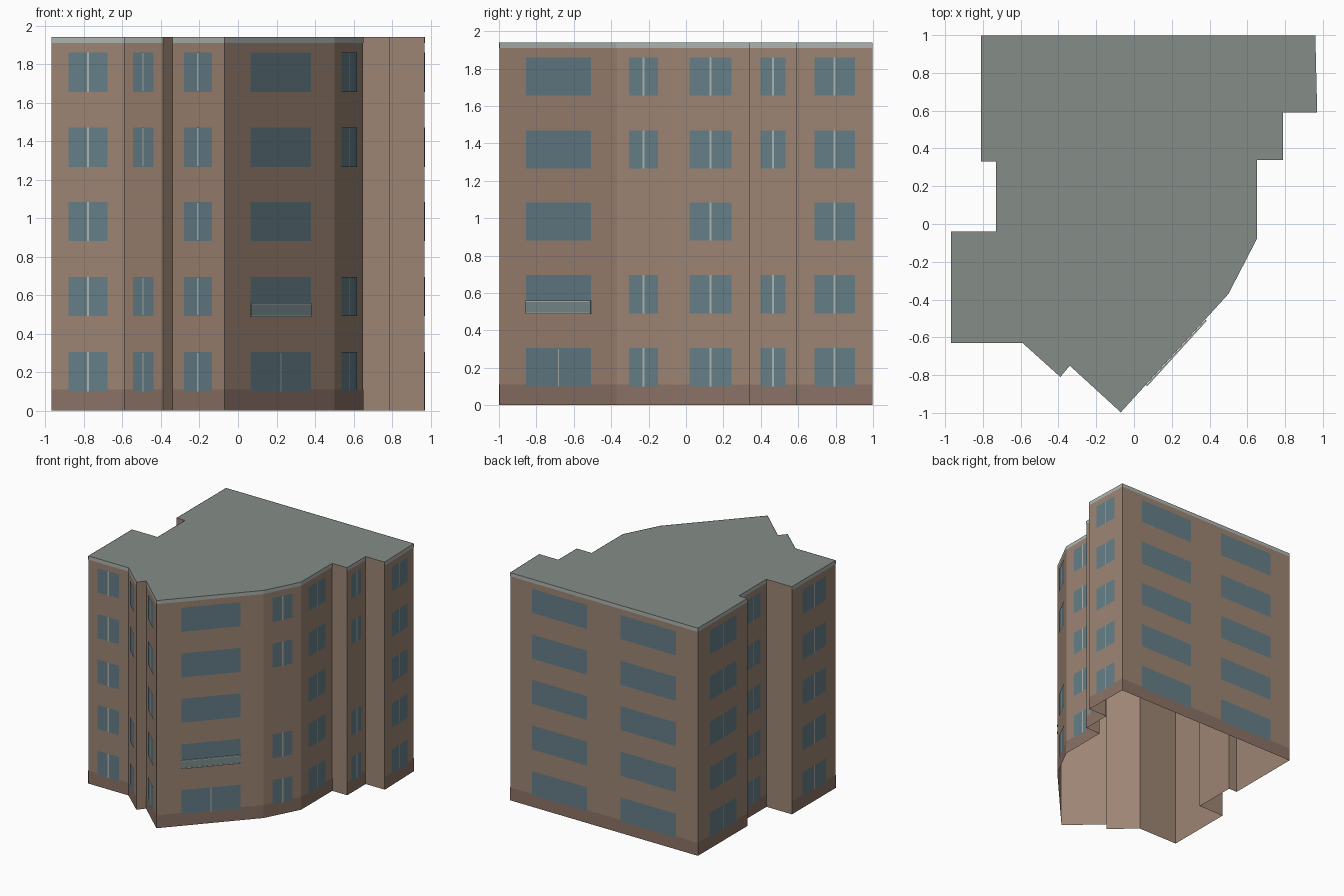
import bpy, bmesh
from mathutils import Vector

if "Cube" in bpy.data.objects:
    bpy.data.objects.remove(bpy.data.objects["Cube"])

HEIGHT = 1.94
ROWS = [(0.10, 0.305), (0.49, 0.695), (0.88, 1.083), (1.265, 1.47), (1.655, 1.86)]
ALL, SKIP = (0, 1, 2, 3, 4), (0, 1, 3, 4)

# Footprint corners, counter-clockwise from the front left
PLAN = [(-0.97, -0.63), (-0.59, -0.63), (-0.39, -0.81), (-0.34, -0.75),
        (-0.07, -0.997), (0.50, -0.37), (0.65, -0.08), (0.65, 0.34),
        (0.79, 0.34), (0.79, 0.59), (0.97, 0.59), (0.96, 0.997),
        (-0.81, 0.997), (-0.81, 0.33), (-0.73, 0.33), (-0.73, -0.04),
        (-0.97, -0.04)]

# Wall index -> (window spans along the wall, storeys, storeys with a mullion)
MID = [(0.235, 0.77)]
FACADES = {0: (MID, ALL, ALL), 1: (MID, SKIP, SKIP), 3: (MID, ALL, ALL),
           4: ([(0.232, 0.784)], ALL, (0,)), 5: (MID, SKIP, SKIP),
           6: (MID, ALL, ALL), 8: (MID, SKIP, SKIP), 10: (MID, ALL, ALL),
           11: ([(0.117, 0.41), (0.59, 0.886)], ALL, ()),
           12: (MID, ALL, ALL), 14: (MID, ALL, ALL), 16: (MID, ALL, ALL)}


def material(name, rgb):
    m = bpy.data.materials.new(name)
    m.diffuse_color = (*rgb, 1)
    m.use_nodes = True
    m.node_tree.nodes["Principled BSDF"].inputs["Base Color"].default_value = m.diffuse_color
    return m


BRICK = material("brick", (0.34, 0.235, 0.175))
DARK = material("dark_brick", (0.26, 0.17, 0.135))
GREY = material("grey_roof", (0.235, 0.262, 0.245))
TRIM = material("light_trim", (0.42, 0.46, 0.43))
GLASS = material("window_glass", (0.13, 0.21, 0.245))
PANEL = material("balustrade_glass", (0.20, 0.27, 0.28))


def finish(name, bm, mat):
    mesh = bpy.data.meshes.new(name)
    bm.to_mesh(mesh)
    bm.free()
    mesh.materials.append(mat)
    ob = bpy.data.objects.new(name, mesh)
    bpy.context.collection.objects.link(ob)


def wall_point(i, t, z, out):
    """Point on wall i at fraction t, height z, pushed outwards."""
    a, b = Vector(PLAN[i]), Vector(PLAN[(i + 1) % len(PLAN)])
    d = (b - a).normalized()
    p = a.lerp(b, t) + Vector((d.y, -d.x)) * out
    return Vector((p.x, p.y, z))


def wall_length(i):
    return (Vector(PLAN[(i + 1) % len(PLAN)]) - Vector(PLAN[i])).length


def patch(bm, i, t0, t1, z0, z1, out):
    corners = ((t0, z0), (t1, z0), (t1, z1), (t0, z1))
    return bm.faces.new([bm.verts.new(wall_point(i, t, z, out)) for t, z in corners])


def slab(bm, i, t0, t1, z0, z1, out0, out1):
    """Box lying along wall i."""
    corners = ((t0, z0), (t1, z0), (t1, z1), (t0, z1))
    back = [bm.verts.new(wall_point(i, t, z, out0)) for t, z in corners]
    front = [bm.verts.new(wall_point(i, t, z, out1)) for t, z in corners]
    bm.faces.new(front)
    bm.faces.new(back[::-1])
    for k in range(4):
        n = (k + 1) % 4
        bm.faces.new((back[k], back[n], front[n], front[k]))


# Outer walls, open underneath
bm = bmesh.new()
low = [bm.verts.new((x, y, 0)) for x, y in PLAN]
high = [bm.verts.new((x, y, HEIGHT)) for x, y in PLAN]
for k in range(len(PLAN)):
    n = (k + 1) % len(PLAN)
    bm.faces.new((low[k], low[n], high[n], high[k]))
finish("walls", bm, BRICK)

# Flat roof
bm = bmesh.new()
bm.faces.new([bm.verts.new((x, y, HEIGHT)) for x, y in PLAN])
finish("roof", bm, GREY)

# Plinth and roof-edge bands on the walls that carry windows
for name, z0, z1, mat in (("plinth_band", 0, 0.11, DARK),
                          ("roof_edge_band", 1.91, HEIGHT, TRIM)):
    bm = bmesh.new()
    for i in FACADES:
        patch(bm, i, 0, 1, z0, z1, 0.002)
    finish(name, bm, mat)

# Window panes and their centre mullions
panes, bars = bmesh.new(), bmesh.new()
for i, (spans, storeys, barred) in FACADES.items():
    for t0, t1 in spans:
        half = (0.003 if i == 4 else 0.005) / wall_length(i)
        mid = (t0 + t1) / 2
        for s in storeys:
            patch(panes, i, t0, t1, *ROWS[s], 0.004)
            if s in barred:
                patch(bars, i, mid - half, mid + half, *ROWS[s], 0.006)
finish("window_panes", panes, GLASS)
finish("window_mullions", bars, TRIM)

# Shallow balustrade on the angled front wall
bm = bmesh.new()
slab(bm, 4, 0.232, 0.784, 0.49, 0.555, 0.004, 0.009)
finish("balcony_panel", bm, PANEL)
bm = bmesh.new()
for z in (0.487, 0.551):
    slab(bm, 4, 0.232, 0.784, z, z + 0.008, 0.003, 0.011)
finish("balcony_rails", bm, TRIM)
